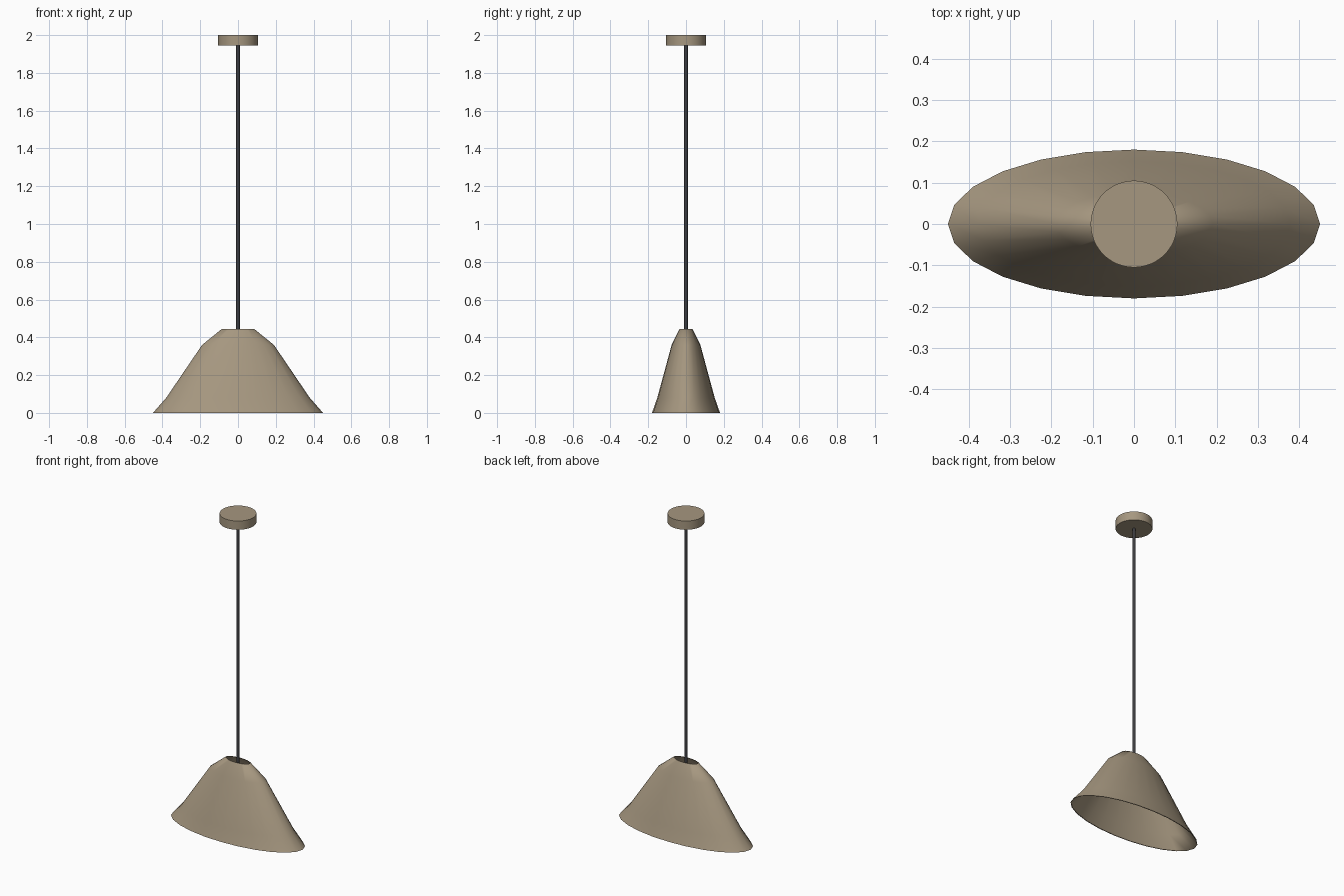
import bpy, bmesh, math

if "Cube" in bpy.data.objects:
    bpy.data.objects.remove(bpy.data.objects["Cube"])


def material(name, rgb):
    m = bpy.data.materials.new(name)
    m.diffuse_color = (*rgb, 1)
    m.use_nodes = True
    m.node_tree.nodes["Principled BSDF"].inputs["Base Color"].default_value = m.diffuse_color
    return m


tan = material("warm taupe", (0.38, 0.31, 0.215))
dark = material("dark grey cord", (0.045, 0.045, 0.05))


def finish(obj, mat, angle):
    obj.data.materials.append(mat)
    bpy.ops.object.select_all(action='DESELECT')
    obj.select_set(True)
    bpy.context.view_layer.objects.active = obj
    bpy.ops.object.shade_smooth_by_angle(angle=math.radians(angle))


def cylinder(name, radius, z0, z1, sides, mat):
    bpy.ops.mesh.primitive_cylinder_add(vertices=sides, radius=radius, depth=z1 - z0,
                                        location=(0, 0, (z0 + z1) / 2))
    obj = bpy.context.object
    obj.name = name
    finish(obj, mat, 30)


# Ceiling canopy and hanging cord
cylinder("ceiling_canopy", 0.105, 1.945, 2.0, 48, tan)
cylinder("cord", 0.01, 0.42, 1.945, 16, dark)

# Elliptical shade: open lofted rings, thin wall
SIDES, FLATTEN = 24, 0.4
PROFILE = [(0.45, 0.0), (0.38, 0.08), (0.19, 0.36), (0.085, 0.445)]
bm = bmesh.new()
rings = []
for r, z in PROFILE:
    angles = [2 * math.pi * i / SIDES for i in range(SIDES)]
    rings.append([bm.verts.new((r * math.cos(a), r * FLATTEN * math.sin(a), z)) for a in angles])
for low, high in zip(rings, rings[1:]):
    for i in range(SIDES):
        j = (i + 1) % SIDES
        bm.faces.new((low[i], low[j], high[j], high[i]))
mesh = bpy.data.meshes.new("shade")
bm.to_mesh(mesh)
bm.free()
shade = bpy.data.objects.new("shade", mesh)
bpy.context.collection.objects.link(shade)
wall = shade.modifiers.new("wall", 'SOLIDIFY')
wall.thickness = 0.005
wall.offset = -1
bpy.context.view_layer.objects.active = shade
shade.select_set(True)
bpy.ops.object.modifier_apply(modifier="wall")
# keep both rims level after thickening
for v in shade.data.vertices:
    if v.co.z < 0.03:
        v.co.z = 0.0
    elif v.co.z > 0.425:
        v.co.z = 0.445
finish(shade, tan, 55)
